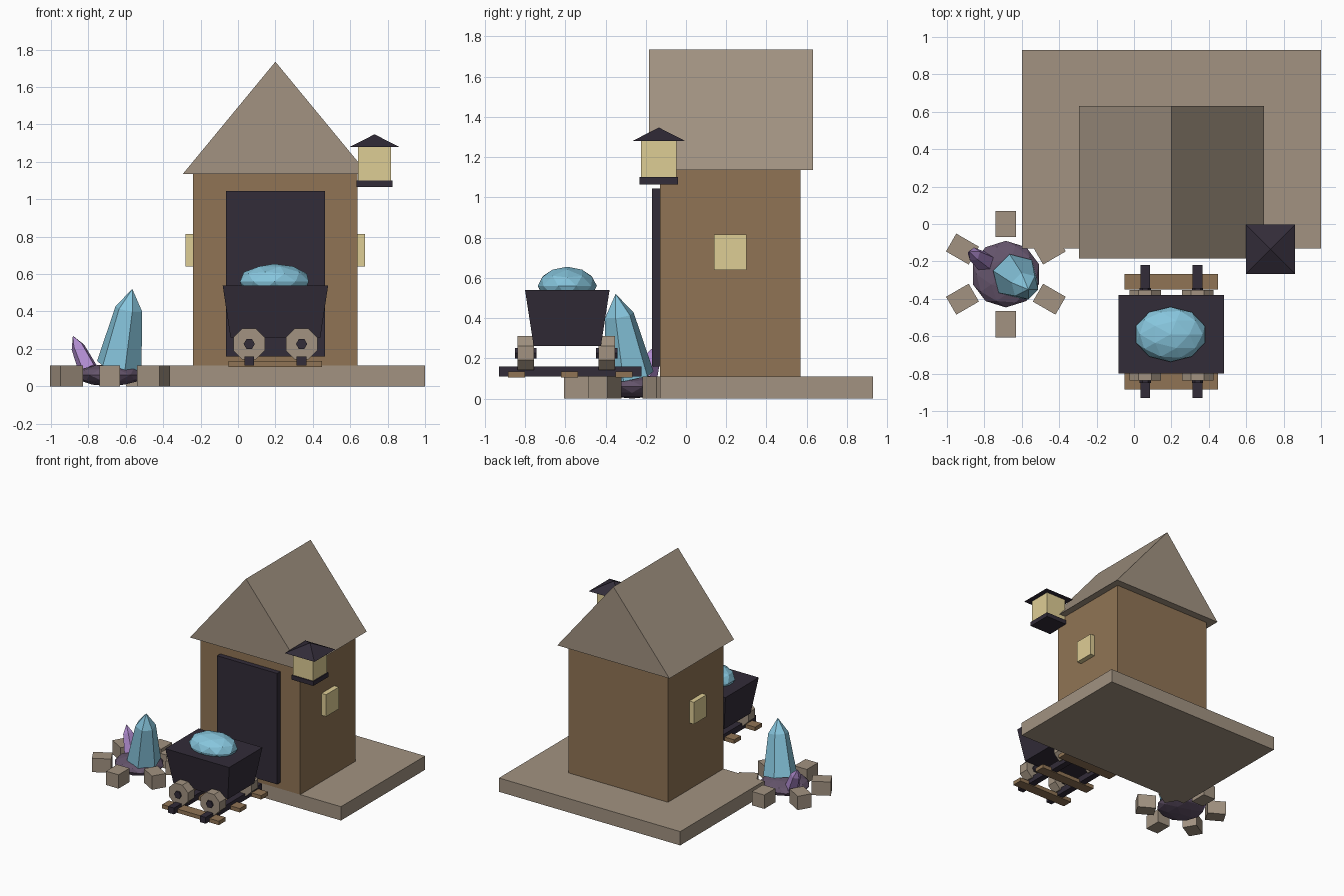
import bpy, bmesh, math
from mathutils import Vector, Matrix

if "Cube" in bpy.data.objects:
    bpy.data.objects.remove(bpy.data.objects["Cube"])


def mat(name, r, g, b):
    m = bpy.data.materials.new(name)
    m.diffuse_color = (r, g, b, 1)
    m.use_nodes = True
    m.node_tree.nodes["Principled BSDF"].inputs["Base Color"].default_value = m.diffuse_color
    return m


STONE = mat("stone", 0.36, 0.29, 0.22)
WOOD = mat("wood", 0.28, 0.175, 0.09)
DARK = mat("dark_iron", 0.032, 0.025, 0.04)
GLOW = mat("glow", 0.73, 0.61, 0.30)
TEAL = mat("teal_crystal", 0.24, 0.56, 0.72)
VIOLET = mat("violet_crystal", 0.43, 0.26, 0.62)
MOUND = mat("mound", 0.13, 0.09, 0.15)


def finish(name, bm, material, matrix=Matrix()):
    bmesh.ops.recalc_face_normals(bm, faces=bm.faces)
    me = bpy.data.meshes.new(name)
    bm.to_mesh(me)
    bm.free()
    me.materials.append(material)
    ob = bpy.data.objects.new(name, me)
    ob.matrix_world = matrix
    bpy.context.collection.objects.link(ob)
    return ob


def loft(name, rings, material, matrix=Matrix()):
    """Skin equal-length rings of points and cap both ends."""
    bm = bmesh.new()
    vs = [[bm.verts.new(p) for p in ring] for ring in rings]
    n = len(vs[0])
    for a, b in zip(vs, vs[1:]):
        for i in range(n):
            j = (i + 1) % n
            bm.faces.new((a[i], a[j], b[j], b[i]))
    bm.faces.new(vs[0][::-1])
    bm.faces.new(vs[-1])
    bmesh.ops.remove_doubles(bm, verts=bm.verts, dist=1e-5)
    return finish(name, bm, material, matrix)


def rect(x0, x1, y0, y1, z):
    return [(x0, y0, z), (x1, y0, z), (x1, y1, z), (x0, y1, z)]


def box(name, x0, x1, y0, y1, z0, z1, material, matrix=Matrix()):
    return loft(name, [rect(x0, x1, y0, y1, z0), rect(x0, x1, y0, y1, z1)], material, matrix)


def disc(name, sides, r, x, y0, y1, z, turn, material):
    ring = [(x + r * math.cos(turn + i * math.tau / sides),
             z + r * math.sin(turn + i * math.tau / sides)) for i in range(sides)]
    return loft(name, [[(px, y, pz) for px, pz in ring] for y in (y0, y1)], material)


def blob(name, center, scale, material):
    bm = bmesh.new()
    bmesh.ops.create_icosphere(bm, subdivisions=2, radius=1)
    bmesh.ops.transform(bm, matrix=Matrix.Diagonal((*scale, 1)), verts=bm.verts)
    return finish(name, bm, material, Matrix.Translation(center))


def crystal(name, base, tip, r0, r1, shoulder, sides, material):
    axis = Vector(tip) - Vector(base)
    bm = bmesh.new()
    rings = [[bm.verts.new((r * math.cos(i * math.tau / sides), r * math.sin(i * math.tau / sides), z))
              for i in range(sides)] for r, z in ((r0, 0), (r1, axis.length * shoulder))]
    top = bm.verts.new((0, 0, axis.length))
    for i in range(sides):
        j = (i + 1) % sides
        bm.faces.new((rings[0][i], rings[0][j], rings[1][j], rings[1][i]))
        bm.faces.new((rings[1][i], rings[1][j], top))
    bm.faces.new(rings[0][::-1])
    m = Matrix.Translation(base) @ axis.to_track_quat('Z', 'Y').to_matrix().to_4x4()
    return finish(name, bm, material, m)


# House
box("foundation", -0.60, 1.0, -0.13, 0.93, 0, 0.11, STONE)
box("house_walls", -0.24, 0.64, -0.13, 0.57, 0.11, 1.14, WOOD)
gable = [(-0.295, 1.135), (0.695, 1.135), (0.20, 1.735)]
loft("roof", [[(x, y, z) for x, z in gable] for y in (-0.185, 0.63)], STONE)
box("door", -0.065, 0.465, -0.17, -0.13, 0.16, 1.045, DARK)
for side, x in (("left", -0.28), ("right", 0.62)):
    box(side + "_window", x, x + 0.06, 0.14, 0.30, 0.64, 0.815, GLOW)

# Lantern
lx, ly = 0.73, -0.135


def sq(h, z):
    return rect(lx - h, lx + h, ly - h, ly + h, z)


loft("lantern_base", [sq(0.096, 1.065), sq(0.096, 1.10)], DARK)
loft("lantern_glass", [sq(0.088, 1.10), sq(0.088, 1.28)], GLOW)
loft("lantern_cap", [sq(0.131, 1.28), sq(0.0001, 1.347)], DARK)

# Track
for side, x in (("left", 0.06), ("right", 0.34)):
    box(side + "_rail", x - 0.026, x + 0.026, -0.93, -0.22, 0.11, 0.16, DARK)
for i, y in enumerate((-0.842, -0.578, -0.308)):
    box(f"sleeper_{i}", -0.05, 0.45, y - 0.042, y + 0.042, 0.104, 0.135, WOOD)

# Mine cart
loft("cart_tub", [rect(-0.04, 0.44, -0.757, -0.423, 0.26),
                  rect(-0.082, 0.482, -0.80, -0.38, 0.54)], DARK)
for x in (0.06, 0.34):
    for y in (-0.796, -0.394):
        disc("wheel", 8, 0.091, x, y - 0.041, y + 0.041, 0.226, math.pi / 8, STONE)
        disc("wheel_hub", 6, 0.03, x, y - 0.053, y + 0.053, 0.226, 0, DARK)
blob("gem_heap", (0.195, -0.59, 0.56), (0.193, 0.147, 0.095), TEAL)

# Crystal cluster ringed with stones
cx, cy = -0.685, -0.268
blob("crystal_mound", (cx, cy, 0.06), (0.185, 0.178, 0.06), MOUND)
crystal("large_crystal", (-0.635, -0.28, 0.11), (-0.565, -0.35, 0.52), 0.125, 0.075, 0.74, 6, TEAL)
crystal("small_crystal", (-0.80, -0.20, 0.09), (-0.883, -0.145, 0.27), 0.055, 0.038, 0.68, 5, VIOLET)
for i in range(6):
    m = Matrix.Translation((cx, cy, 0)) @ Matrix.Rotation(math.radians(30 + 60 * i), 4, 'Z')
    box(f"ring_stone_{i}", 0.198, 0.338, -0.055, 0.055, 0, 0.11, STONE, m)
